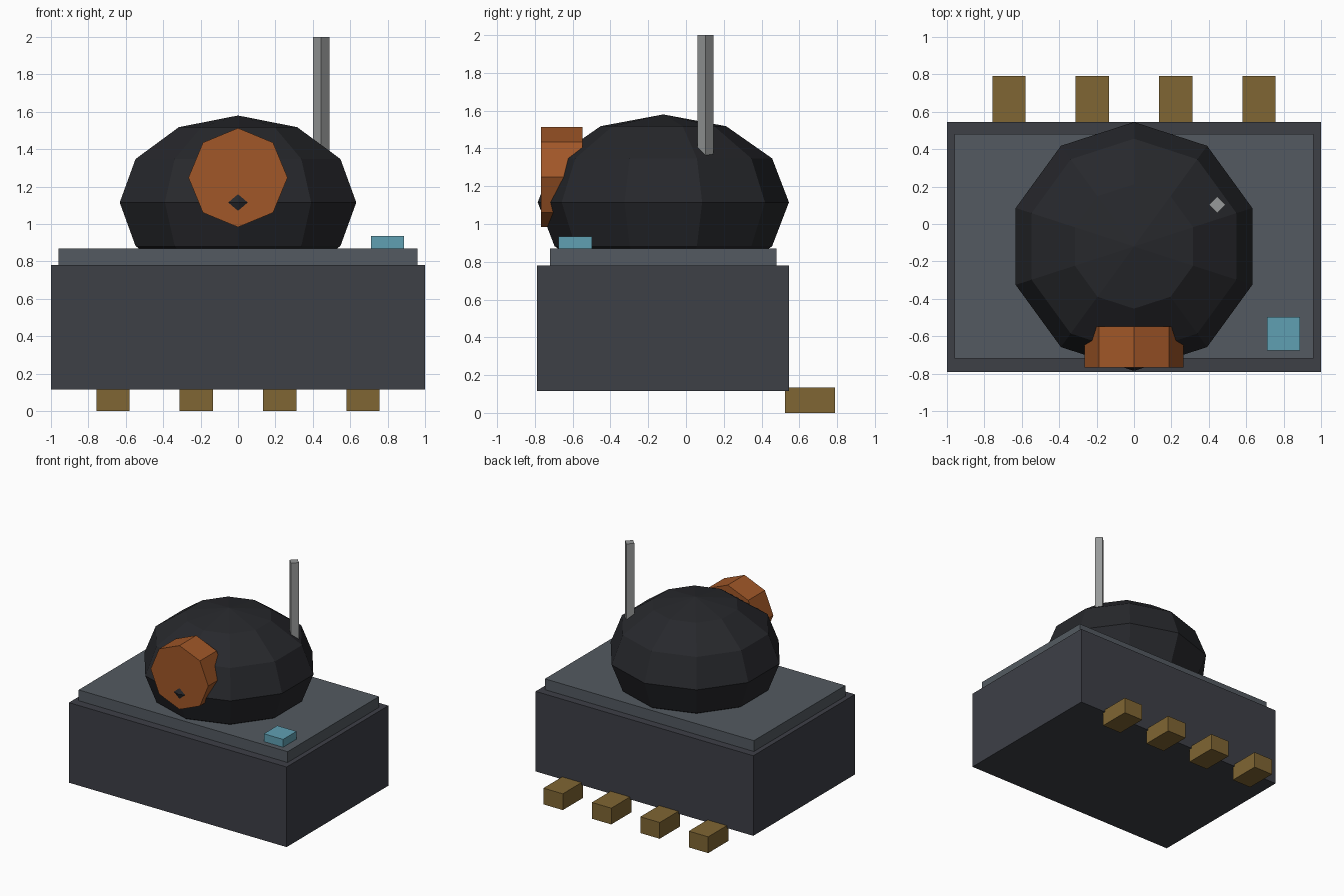
import bpy, bmesh, math
from mathutils import Matrix

if "Cube" in bpy.data.objects:
    bpy.data.objects.remove(bpy.data.objects["Cube"])


def paint(obj, name, rgb):
    mat = bpy.data.materials.get(name) or bpy.data.materials.new(name)
    mat.diffuse_color = (*rgb, 1)
    mat.use_nodes = True
    mat.node_tree.nodes["Principled BSDF"].inputs["Base Color"].default_value = mat.diffuse_color
    obj.data.materials.append(mat)


def finish(bm, name, mat_name, rgb):
    mesh = bpy.data.meshes.new(name)
    bm.to_mesh(mesh)
    bm.free()
    obj = bpy.data.objects.new(name, mesh)
    bpy.context.collection.objects.link(obj)
    paint(obj, mat_name, rgb)
    return obj


def box(name, lo, hi, mat_name, rgb):
    size = [b - a for a, b in zip(lo, hi)]
    mid = [(a + b) / 2 for a, b in zip(lo, hi)]
    bm = bmesh.new()
    bmesh.ops.create_cube(bm, size=1, matrix=Matrix.Translation(mid) @ Matrix.Diagonal((*size, 1)))
    return finish(bm, name, mat_name, rgb)


def prism(name, sides, radius, depth, matrix, mat_name, rgb):
    bm = bmesh.new()
    bmesh.ops.create_cone(bm, cap_ends=True, segments=sides, radius1=radius,
                          radius2=radius, depth=depth, matrix=matrix)
    return finish(bm, name, mat_name, rgb)


# Housing and raised top plate
box("housing", (-1, -0.79, 0.115), (1, 0.545, 0.78), "charcoal", (0.047, 0.05, 0.062))
box("top_plate", (-0.96, -0.72, 0.76), (0.96, 0.48, 0.87), "slate", (0.087, 0.102, 0.119))

# Faceted dome, sunk into the plate
bm = bmesh.new()
bmesh.ops.create_uvsphere(bm, u_segments=10, v_segments=6, radius=1,
                          matrix=Matrix.Translation((0, -0.12, 1.115)) @ Matrix.Diagonal((0.665, 0.665, 0.465, 1)))
finish(bm, "dome", "black", (0.02, 0.021, 0.025))

# Octagonal lens on the dome front
prism("lens", 8, 0.265, 0.22,
      Matrix.Translation((0, -0.658, 1.248)) @ Matrix.Rotation(math.pi / 2, 4, 'X'),
      "orange", (0.355, 0.095, 0.021))

# Square antenna
prism("antenna", 4, 0.043, 0.70, Matrix.Translation((0.445, 0.103, 1.65)), "metal", (0.31, 0.32, 0.32))

# Indicator block
box("indicator", (0.71, -0.675, 0.86), (0.887, -0.498, 0.935), "cyan", (0.117, 0.352, 0.45))

# Row of rear contacts
for i in range(4):
    x = -0.668 + i * 0.4453
    box(f"contact_{i + 1}", (x - 0.089, 0.523, 0), (x + 0.089, 0.79, 0.135), "brass", (0.215, 0.133, 0.033))
